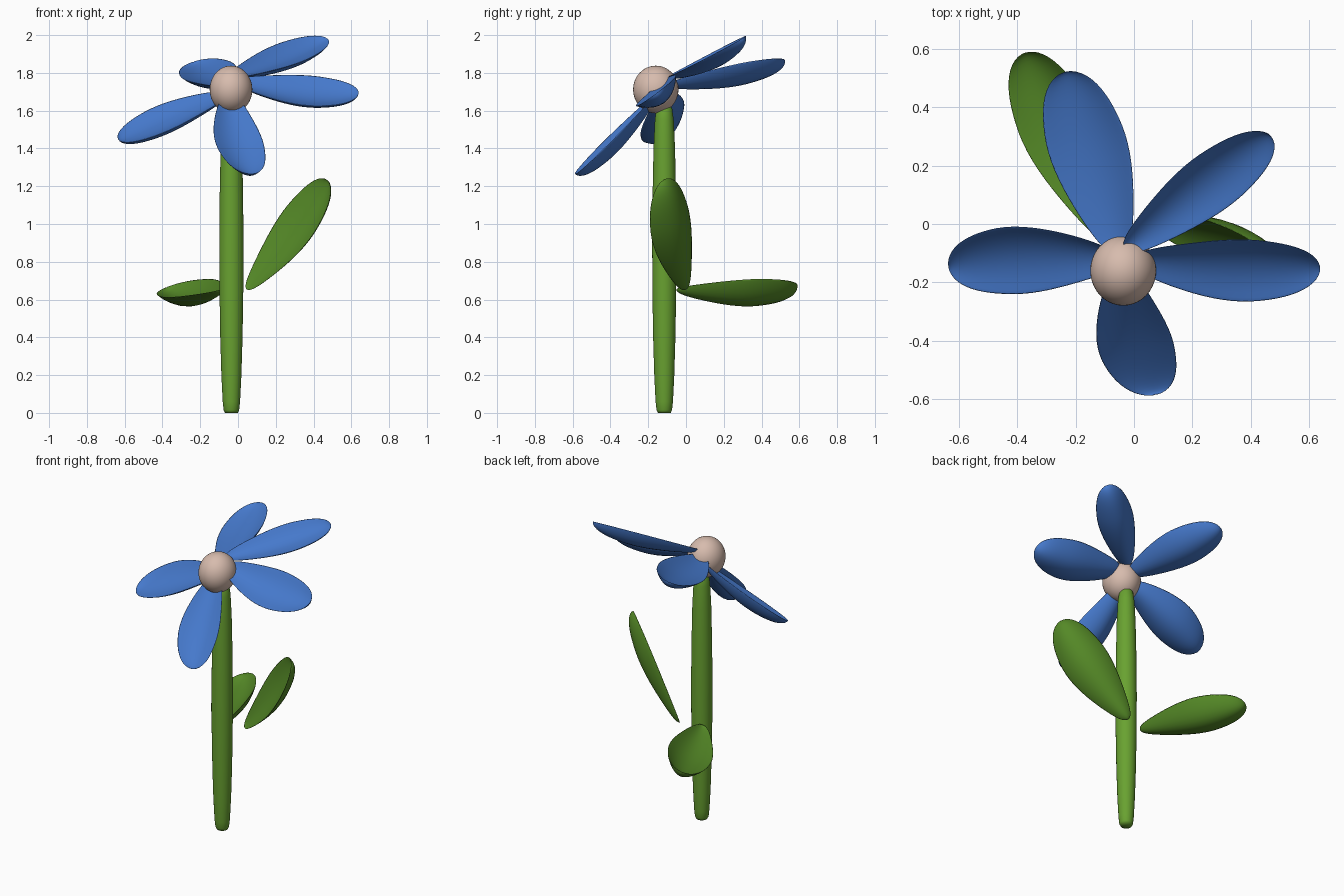
import bpy, bmesh
from math import sin, cos, pi
from mathutils import Vector

if "Cube" in bpy.data.objects:
    bpy.data.objects.remove(bpy.data.objects["Cube"])


def material(name, rgb):
    m = bpy.data.materials.new(name)
    m.diffuse_color = (*rgb, 1)
    m.use_nodes = True
    m.node_tree.nodes["Principled BSDF"].inputs["Base Color"].default_value = m.diffuse_color
    return m


BLUE = material("petal_blue", (0.06, 0.19, 0.6))
STEM = material("stem_green", (0.14, 0.36, 0.03))
LEAF = material("leaf_green", (0.09, 0.25, 0.02))
CREAM = material("centre_cream", (0.68, 0.5, 0.42))


def finish(name, bm, mat):
    bmesh.ops.recalc_face_normals(bm, faces=bm.faces)
    for f in bm.faces:
        f.smooth = True
    me = bpy.data.meshes.new(name)
    bm.to_mesh(me)
    bm.free()
    me.materials.append(mat)
    ob = bpy.data.objects.new(name, me)
    bpy.context.collection.objects.link(ob)
    return ob


def loft(name, rings, mat):
    bm = bmesh.new()
    vs = [[bm.verts.new(p) for p in r] for r in rings]
    n = len(vs[0])
    for a, b in zip(vs, vs[1:]):
        for i in range(n):
            j = (i + 1) % n
            bm.faces.new((a[i], a[j], b[j], b[i]))
    bm.faces.new(vs[0])
    bm.faces.new(vs[-1])
    return finish(name, bm, mat)


def blade(name, base, tip, across, width, bend, mat, cup=0.06, thick=0.045, root=0.42):
    """Cupped blade: narrow base, broad round tip, hollow side upward, bent sideways."""
    base, tip = Vector(base), Vector(tip)
    axis = tip - base
    d = axis.normalized()
    w = Vector(across)
    w = (w - d * w.dot(d)).normalized()
    n = d.cross(w)
    if n.z < 0:
        n = -n
    rings = []
    steps, seg = 30, 28
    for k in range(steps + 1):
        t = 0.5 - 0.5 * cos(pi * (0.01 + 0.98 * k / steps))
        e = min(t / 0.68, 1)
        s = root + (1 - root) * sin(e * pi / 2) ** 1.3
        s *= (1 - t ** 5) ** 0.5 * (1 - (1 - t) ** 14) ** 0.5
        mid = base + axis * t + w * (bend * 4 * t * (1 - t))
        ring = []
        for i in range(seg):
            a = 2 * pi * i / seg
            u = cos(a)
            h = s * (-cup * (1 - u * u) + thick * 0.5 * sin(a) * abs(sin(a)) ** 0.5)
            ring.append(mid + w * (u * s * width / 2) + n * h)
        rings.append(ring)
    return loft(name, rings, mat)


# Stem
profile = [(0.034, 0), (0.041, 0.015), (0.046, 0.06), (0.053, 0.2), (0.059, 0.4),
           (0.063, 0.65), (0.064, 0.9), (0.062, 1.15), (0.057, 1.4), (0.05, 1.55),
           (0.042, 1.61), (0.025, 1.64)]
loft("stem", [[(-0.035 + r * cos(2 * pi * i / 32), -0.115 + r * sin(2 * pi * i / 32), z)
               for i in range(32)] for r, z in profile], STEM)

# Flower centre
bm = bmesh.new()
bmesh.ops.create_uvsphere(bm, u_segments=40, v_segments=24, radius=0.12)
centre = finish("flower_centre", bm, CREAM)
centre.location = (-0.037, -0.16, 1.712)
centre.scale = (0.94, 1, 1.05)

# Petals: base, tip, direction across, width, sideways bend
petals = {
    "petal_right": ((0.0, -0.125, 1.755), (0.638, -0.16, 1.69), (0, 0.8, 0.6), 0.28, -0.018),
    "petal_back_right": ((-0.03, -0.09, 1.785), (0.468, 0.302, 1.985), (-0.16, 0.13, 0.08), 0.235, 0.0),
    "petal_back_left": ((-0.05, -0.1, 1.74), (-0.235, 0.522, 1.86), (0.25, 0.08, 0.085), 0.3, 0.0),
    "petal_left": ((-0.06, -0.12, 1.69), (-0.635, -0.155, 1.45), (0, 0.82, 0.55), 0.285, 0.02),
    "petal_front": ((-0.045, -0.16, 1.69), (0.075, -0.586, 1.265), (0.25, 0.04, 0.0), 0.27, -0.022),
}
for name, (base, tip, across, width, bend) in petals.items():
    blade(name, base, tip, across, width, bend, BLUE)

# Leaves
blade("leaf_right", (0.045, 0.0, 0.655), (0.475, -0.125, 1.23), (-0.55, 0.72, 0.48),
      0.3, -0.012, LEAF, cup=0.065, root=0.35)
blade("leaf_back_left", (-0.09, -0.05, 0.655), (-0.38, 0.585, 0.665), (0.25, 0.1, 0.1),
      0.29, 0.0, LEAF, cup=0.08, root=0.35)
